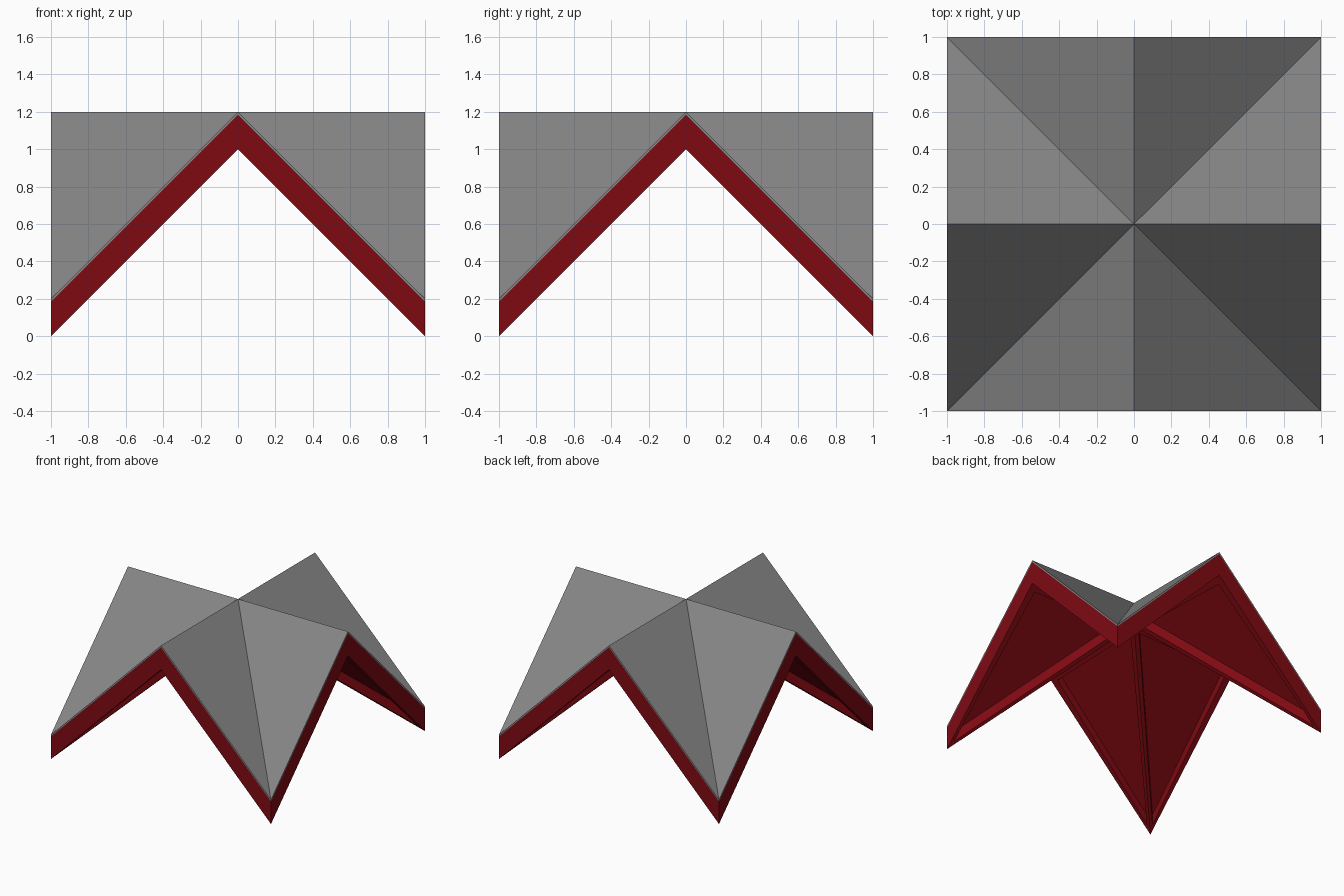
import bpy, bmesh

if "Cube" in bpy.data.objects:
    bpy.data.objects.remove(bpy.data.objects["Cube"])

RING = [(1, 0), (1, 1), (0, 1), (-1, 1), (-1, 0), (-1, -1), (0, -1), (1, -1)]


def cross_gable(name, bottom, top, color, border=0, recess=0):
    """Cross-gable slab: level ridges along x and y, valleys down to the corners."""
    bm = bmesh.new()

    def layer(z):
        hub = bm.verts.new((0, 0, z))
        return hub, [bm.verts.new((x, y, z - min(abs(x), abs(y)))) for x, y in RING]

    low_hub, low = layer(bottom)
    high_hub, high = layer(top)
    under = []
    for i in range(8):
        j = (i + 1) % 8
        bm.faces.new((high_hub, high[i], high[j]))
        under.append(bm.faces.new((low_hub, low[j], low[i])))
        bm.faces.new((low[i], low[j], high[j], high[i]))
    bm.normal_update()
    # Recessed triangular panels leave a frame of beams on the underside
    if border:
        bmesh.ops.inset_individual(bm, faces=under, thickness=border)
        bm.normal_update()
        bmesh.ops.inset_individual(bm, faces=under, thickness=0)
        for v in {v for f in under for v in f.verts}:
            v.co.z += recess
    mesh = bpy.data.meshes.new(name)
    bm.to_mesh(mesh)
    bm.free()
    mat = bpy.data.materials.new(name + "_paint")
    mat.diffuse_color = (*color, 1)
    mat.use_nodes = True
    mat.node_tree.nodes["Principled BSDF"].inputs["Base Color"].default_value = mat.diffuse_color
    mesh.materials.append(mat)
    obj = bpy.data.objects.new(name, mesh)
    bpy.context.collection.objects.link(obj)


# Red timber frame with its panelled underside
cross_gable("roof_frame", 1.0, 1.185, (0.212, 0.003, 0.006), border=0.08, recess=0.085)

# Thin dark grey roof covering
cross_gable("roof_covering", 1.185, 1.2, (0.235, 0.235, 0.235))
